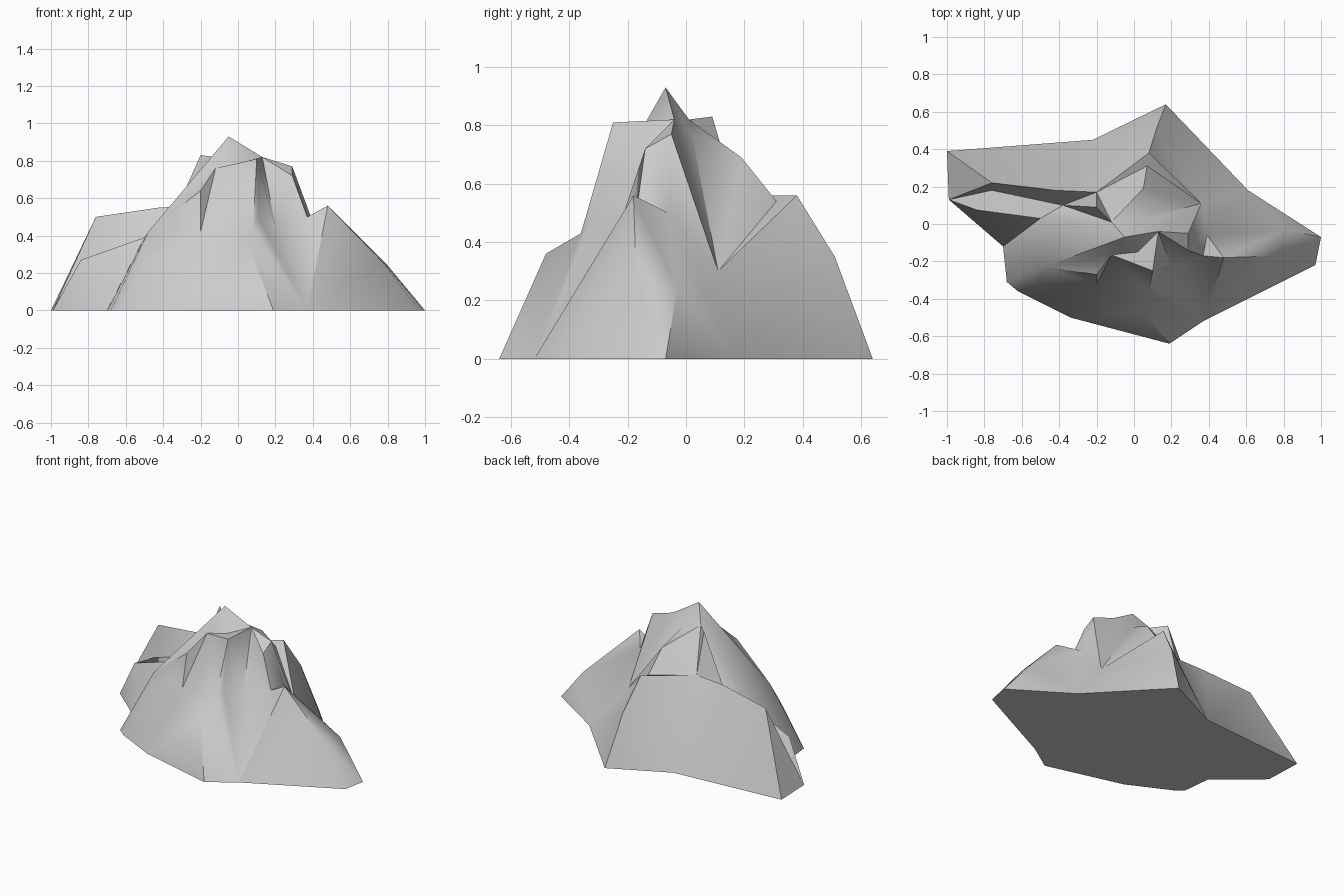
import bpy, bmesh, math
from mathutils import Vector
from mathutils.geometry import delaunay_2d_cdt

if "Cube" in bpy.data.objects:
    bpy.data.objects.remove(bpy.data.objects["Cube"])

# Footprint corners on the ground, counter-clockwise
corners = [(-1, .39), (-.99, .13), (-.70, -.12), (-.68, -.31), (-.62, -.36),
           (-.34, -.50), (.19, -.64), (.37, -.52), (.97, -.22), (1, -.07),
           (.61, .18), (.17, .64), (-.22, .45)]
points = [Vector((x, y, 0)) for x, y in corners]
rim_count = len(points)
edges = []


def spot(x, y, z):
    """Add a height point and return its index."""
    points.append(Vector((x, y, z)))
    return len(points) - 1


def ridge(*ids, foot=False):
    """Crease through the points; a foot runs on to the corner lying ahead."""
    ids = list(ids)
    if foot:
        last = points[ids[-1]]
        ahead = (last + .5 * (last - points[ids[-2]])).xy
        ids.append(min(range(rim_count), key=lambda i: (points[i].xy - ahead).length))
    edges.extend(zip(ids, ids[1:]))


# Points shared by several ridges
peak = spot(-.05, -.07, .93)
shoulder = spot(.29, -.05, .77)
right_notch = spot(.37, -.17, .50)
right_top = spot(.48, -.18, .56)
spur = spot(.10, -.25, .81)
ledge = spot(.08, -.36, .43)
left_back = spot(-.42, .18, .55)
spike_foot = spot(-.20, .17, .56)
back_hollow = spot(.02, .02, .77)
back_top = spot(.08, .38, .56)
left_end = spot(-.76, .22, .50)

# Right arm with its flat top
inner_notch = spot(.39, -.06, .50)
ridge(peak, spot(.13, -.04, .82), shoulder, inner_notch, spot(.80, -.03, .24), foot=True)
ridge(shoulder, spot(.29, -.14, .72), right_notch, right_top, spot(.77, -.17, .26), foot=True)
ridge(right_notch, inner_notch, right_top)
# Front spur, rib, gully and ledge
ridge(peak, spot(.02, -.15, .79), spur, spot(.11, -.31, .50), ledge,
      spot(.05, -.48, .36), foot=True)
ridge(spur, spot(.20, -.23, .45), right_notch)
ridge(peak, spot(-.48, -.23, .42), foot=True)
ridge(spot(-.50, -.32, .26), spot(-.20, -.32, .42), ledge)
ridge(peak, spot(-.12, -.165, .76), spot(-.20, -.27, .64))
# Left arm, shelf under a cliff, and spike
ridge(peak, spot(-.50, .03, .39), spot(-.84, .075, .27), foot=True)
ridge(left_end, left_back, spike_foot, back_top)
ridge(left_end, spot(-.76, .18, .29), spot(-.38, .10, .43), left_back)
ridge(peak, spot(-.12, .01, .82), spot(-.20, .09, .83), spike_foot)
# Back ridge and the gully on its right
ridge(peak, back_hollow, spot(.05, .19, .69), spot(.07, .31, .54), back_top,
      spot(.12, .51, .35), foot=True)
ridge(back_hollow, spot(.36, .11, .30), foot=True)

# Triangulate the slopes between the ridges
flat, _, tris, origins, _, _ = delaunay_2d_cdt(
    [p.xy for p in points], edges, [list(range(rim_count))], 1, 1e-5)
bm = bmesh.new()
verts = [bm.verts.new((v.x, v.y, points[o[0]].z if o else .4))
         for v, o in zip(flat, origins)]
for t in tris:
    bm.faces.new([verts[i] for i in t])

# Close the underside
rim = [e for e in bm.edges if len(e.link_faces) == 1]
bmesh.ops.contextual_create(bm, geom=rim)
bmesh.ops.recalc_face_normals(bm, faces=bm.faces[:])

mesh = bpy.data.meshes.new("mountain")
bm.to_mesh(mesh)
bm.free()
mountain = bpy.data.objects.new("mountain", mesh)
bpy.context.collection.objects.link(mountain)
bpy.context.view_layer.objects.active = mountain
mountain.select_set(True)
bpy.ops.object.shade_smooth_by_angle(angle=math.radians(45))
